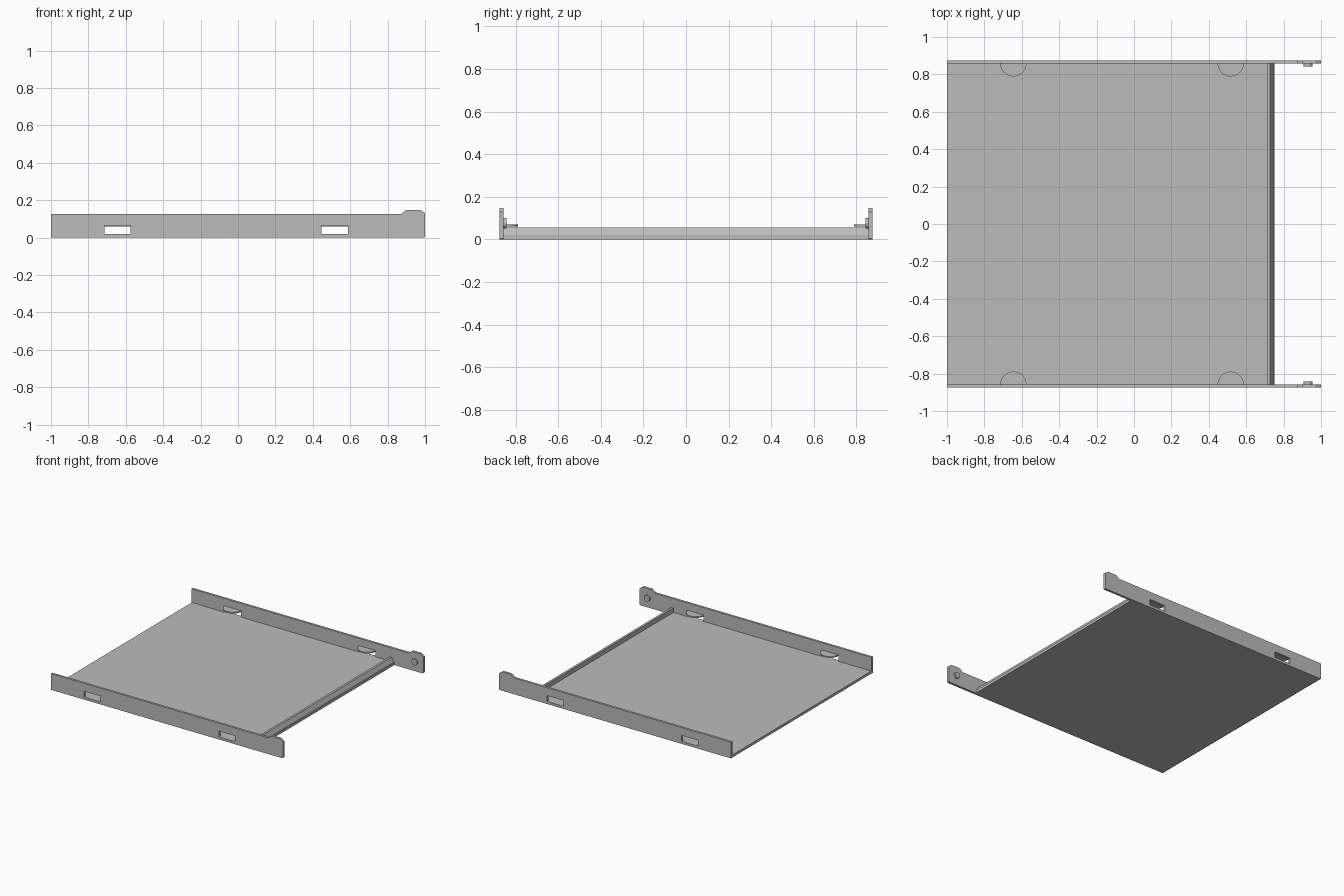
import bpy
import bmesh
import math
from mathutils import Vector

cube = bpy.data.objects.get("Cube")
if cube:
    bpy.data.objects.remove(cube, do_unlink=True)

metal = bpy.data.materials.new("grey metal")
metal.use_nodes = True
grey = (0.5, 0.5, 0.5, 1)
metal.diffuse_color = grey
metal.node_tree.nodes["Principled BSDF"].inputs["Base Color"].default_value = grey

OUTER, INNER = 0.875, 0.857      # wall faces
FLOOR_TOP = 0.02
SLOT_TOP = 0.065
SLOT_X = (-0.645, 0.517)
SLOT_HALF = 0.07


def prism(name, points, direction):
    """Extrude a closed outline of 3D points along a direction."""
    bm = bmesh.new()
    face = bm.faces.new([bm.verts.new(p) for p in points])
    new = bmesh.ops.extrude_face_region(bm, geom=[face])["geom"]
    verts = [v for v in new if isinstance(v, bmesh.types.BMVert)]
    bmesh.ops.translate(bm, verts=verts, vec=Vector(direction))
    bmesh.ops.recalc_face_normals(bm, faces=bm.faces)
    mesh = bpy.data.meshes.new(name)
    bm.to_mesh(mesh)
    bm.free()
    mesh.materials.append(metal)
    obj = bpy.data.objects.new(name, mesh)
    bpy.context.collection.objects.link(obj)
    return obj


def smooth(obj):
    bpy.ops.object.select_all(action="DESELECT")
    obj.select_set(True)
    bpy.context.view_layer.objects.active = obj
    bpy.ops.object.shade_smooth_by_angle(angle=math.radians(30))


def arc(radius, start, end, steps):
    for i in range(steps + 1):
        a = start + (end - start) * i / steps
        yield radius * math.cos(a), radius * math.sin(a)


# Floor sheet
prism("floor", [(-1, -INNER, 0), (0.71, -INNER, 0),
                (0.71, -INNER, FLOOR_TOP), (-1, -INNER, FLOOR_TOP)],
      (0, 2 * INNER, 0))

# Raised lip across the end of the floor
lip = [(0.71, 0), (0.75, 0), (0.75, 0.02), (0.745, 0.022),
       (0.727, 0.055), (0.71, 0.055)]
prism("end_lip", [(x, -INNER, z) for x, z in lip], (0, 2 * INNER, 0))

# Side wall outline with the raised ear at one end
wall = [(-1, 0), (0.995, 0), (1, 0.005), (1, 0.13), (0.975, 0.148),
        (0.9, 0.148), (0.873, 0.127), (-1, 0.127)]

for side, label in ((-1, "right"), (1, "left")):
    panel = prism(label + "_wall", [(x, side * INNER, z) for x, z in wall],
                  (0, side * (OUTER - INNER), 0))
    for i, cx in enumerate(SLOT_X):
        # Slot punched through the wall
        a, b = cx - SLOT_HALF, cx + SLOT_HALF
        cutter = prism("slot_cutter",
                       [(a, side * 0.8, FLOOR_TOP), (b, side * 0.8, FLOOR_TOP),
                        (b, side * 0.8, SLOT_TOP), (a, side * 0.8, SLOT_TOP)],
                       (0, side * 0.15, 0))
        cutter.hide_render = True
        cut = panel.modifiers.new("slot", "BOOLEAN")
        cut.object = cutter
        cut.solver = "EXACT"
        bpy.context.view_layer.objects.active = panel
        bpy.ops.object.modifier_apply(modifier=cut.name)
        bpy.data.objects.remove(cutter, do_unlink=True)

        # Half-round tab bent inward above the slot
        tab = prism(f"{label}_tab_{i + 1}",
                    [(cx + x, side * (INNER + 0.002 - y), 0.06)
                     for x, y in arc(SLOT_HALF, 0, math.pi, 24)],
                    (0, 0, 0.01))
        smooth(tab)

    # Round peg on the inside of the ear
    ring = list(arc(0.024, 0, math.tau, 24))[:-1]
    peg = prism(label + "_peg",
                [(0.93 + x, side * (INNER + 0.002), 0.076 + z) for x, z in ring],
                (0, -side * 0.016, 0))
    smooth(peg)
